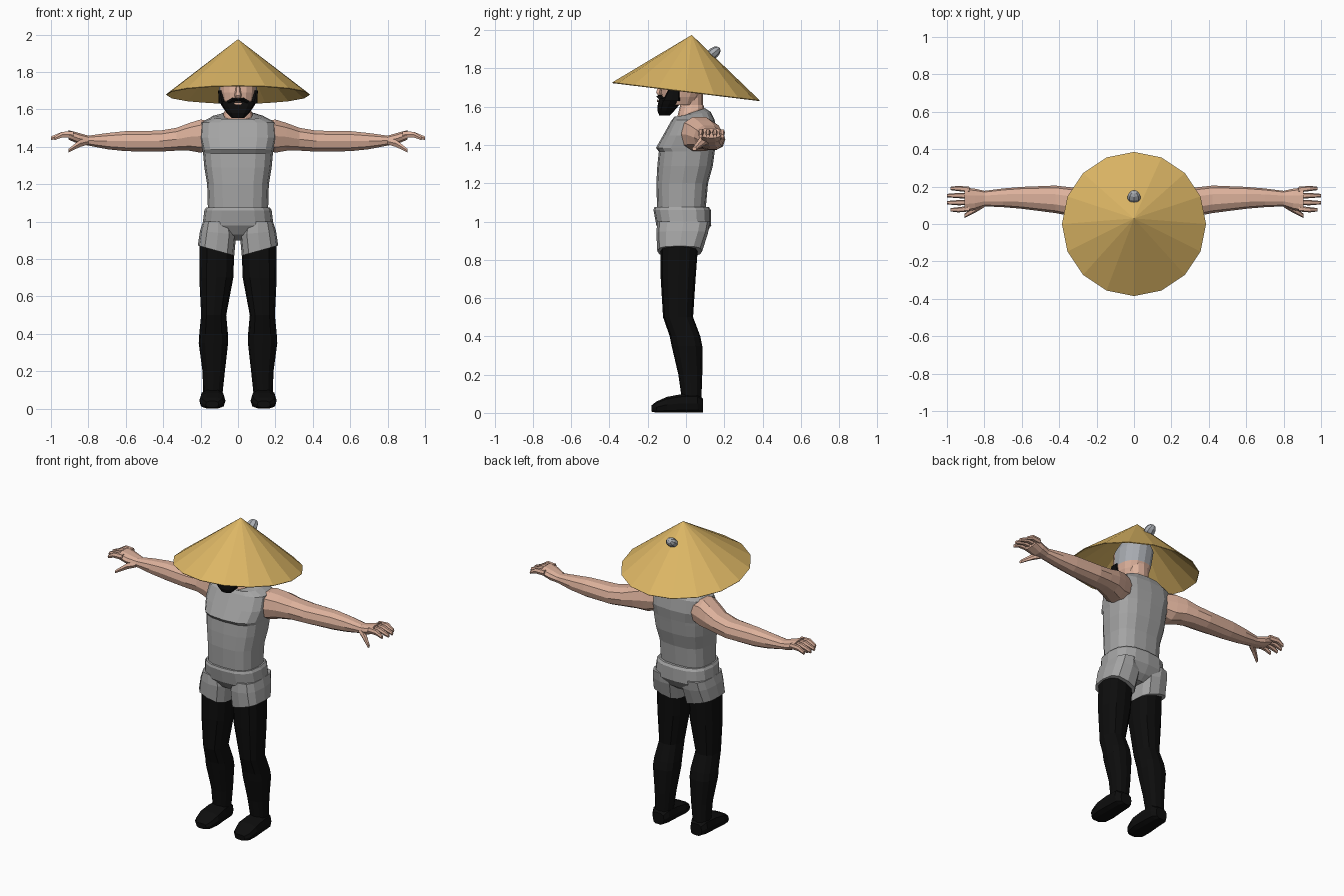
import bpy, bmesh, math
from mathutils import Vector

if "Cube" in bpy.data.objects:
    bpy.data.objects.remove(bpy.data.objects["Cube"])


def material(name, red, green, blue):
    mat = bpy.data.materials.new(name)
    mat.use_nodes = True
    mat.diffuse_color = (red, green, blue, 1)
    for node in mat.node_tree.nodes:
        if node.type == 'BSDF_PRINCIPLED':
            node.inputs["Base Color"].default_value = mat.diffuse_color
            node.inputs["Roughness"].default_value = .9
    return mat


straw = material("straw", red=.72, green=.47, blue=.13)
skin = material("skin", red=.72, green=.44, blue=.33)
cloth = material("grey_cloth", red=.37, green=.37, blue=.37)
black = material("black", red=.004, green=.004, blue=.004)
hair = material("grey_hair", red=.4, green=.42, blue=.45)


# Each ring is a centre and two half axes
def level(z, inner, outer, front, back, side_rise=0, back_rise=0):
    centre = Vector((inner + outer, front + back, z + z)) / 2
    across = Vector(((outer - inner) / 2, 0, side_rise))
    along = Vector((0, (back - front) / 2, back_rise))
    return centre, across, along


def centred(z, half, front, back, back_rise=0):
    return level(z, -half, half, front, back, back_rise=back_rise)


def sideways(x, y, z, depth, height):
    return Vector((x, y, z)), Vector((0, depth / 2, 0)), Vector((0, 0, height / 2))


def forward(y, x, width, bottom, top):
    centre = Vector((x, y, (bottom + top) / 2))
    return centre, Vector((width / 2, 0, 0)), Vector((0, 0, (top - bottom) / 2))


def rounded(value, power):
    return math.copysign(abs(value) ** power, value) if abs(value) > 1e-6 else 0


def loft(name, rings, mats, sides=12, power=.8, caps=True, mirror=False, rule=None):
    bm = bmesh.new()
    angles = [math.tau * i / sides for i in range(sides)]
    loops = [[bm.verts.new(centre + across * rounded(math.cos(a), power)
                           + along * rounded(math.sin(a), power)) for a in angles]
             for centre, across, along in rings]
    for low, high in zip(loops, loops[1:]):
        for i in range(sides):
            bm.faces.new((low[i - 1], low[i], high[i], high[i - 1]))
    if caps:
        bm.faces.new(loops[0])
        bm.faces.new(loops[-1])
    bmesh.ops.remove_doubles(bm, verts=bm.verts, dist=1e-5)
    bmesh.ops.recalc_face_normals(bm, faces=bm.faces)
    if rule:
        for face in bm.faces:
            face.material_index = rule(face.calc_center_median())
    mesh = bpy.data.meshes.new(name)
    bm.to_mesh(mesh)
    bm.free()
    for mat in mats:
        mesh.materials.append(mat)
    part = bpy.data.objects.new(name, mesh)
    bpy.context.collection.objects.link(part)
    if mirror:
        part.modifiers.new("mirror", 'MIRROR')
    return part


# Hat: leaning cone
hat = loft("straw_hat", [centred(z=1.68, half=.385, front=-.385, back=.385, back_rise=-.047),
                         centred(z=1.975, half=0, front=.03, back=.03)],
           [straw], sides=16, power=1, caps=False)
hat.modifiers.new("thickness", 'SOLIDIFY').thickness = .005

# Hair bun poking through the hat
bpy.ops.mesh.primitive_uv_sphere_add(segments=8, ring_count=6, radius=.036,
                                     location=(0, .143, 1.88), rotation=(-.9, 0, 0))
bun = bpy.context.object
bun.name = "hair_bun"
bun.scale = (1, .8, 1.2)
bun.data.materials.append(hair)

# Sleeveless shirt
loft("shirt", [centred(z=1.03, half=.16, front=-.15, back=.1),
               centred(z=1.2, half=.165, front=-.155, back=.115),
               centred(z=1.29, half=.18, front=-.15, back=.14),
               centred(z=1.365, half=.187, front=-.142, back=.15),
               centred(z=1.385, half=.19, front=-.157, back=.153),
               centred(z=1.45, half=.205, front=-.12, back=.163),
               centred(z=1.53, half=.2, front=-.075, back=.15),
               centred(z=1.56, half=.14, front=-.06, back=.13, back_rise=.012),
               centred(z=1.567, half=.085, front=-.05, back=.1, back_rise=.025)],
     [cloth], sides=16, power=.72)

# Shorts: hip section and two flared legs
loft("shorts_hips", [centred(z=.9, half=.06, front=-.06, back=.06),
                     centred(z=.93, half=.15, front=-.12, back=.1),
                     centred(z=.98, half=.19, front=-.155, back=.132),
                     centred(z=1.06, half=.18, front=-.17, back=.13),
                     centred(z=1.075, half=.17, front=-.165, back=.12)],
     [cloth], sides=16, power=.75)
loft("shorts_legs", [level(z=1, inner=.03, outer=.187, front=-.15, back=.125),
                     level(z=.94, inner=.01, outer=.203, front=-.155, back=.115, side_rise=.01),
                     level(z=.845, inner=.02, outer=.215, front=-.15, back=.085, side_rise=.027)],
     [cloth], power=.7, mirror=True)

# Stockinged legs
loft("legs", [level(z=.06, inner=.085, outer=.185, front=-.02, back=.08),
              level(z=.2, inner=.07, outer=.19, front=-.04, back=.085),
              level(z=.35, inner=.053, outer=.21, front=-.075, back=.085),
              level(z=.4, inner=.054, outer=.207, front=-.085, back=.075),
              level(z=.5, inner=.063, outer=.197, front=-.12, back=.037),
              level(z=.7, inner=.025, outer=.207, front=-.132, back=.05),
              level(z=.9, inner=.018, outer=.205, front=-.135, back=.065)],
     [black], mirror=True)

# Feet
loft("feet", [forward(y=.09, x=.135, width=.08, bottom=0, top=.075),
              forward(y=.06, x=.137, width=.12, bottom=0, top=.1),
              forward(y=-.02, x=.137, width=.13, bottom=0, top=.1),
              forward(y=-.1, x=.137, width=.14, bottom=0, top=.085),
              forward(y=-.155, x=.139, width=.12, bottom=0, top=.06),
              forward(y=-.18, x=.138, width=.07, bottom=.006, top=.04)],
     [black], sides=10, power=.65, mirror=True)

# Arms, down to the palms
loft("arms", [sideways(x=.13, y=.06, z=1.46, depth=.16, height=.15),
              sideways(x=.2, y=.07, z=1.457, depth=.19, height=.185),
              sideways(x=.26, y=.095, z=1.453, depth=.18, height=.155),
              sideways(x=.33, y=.118, z=1.44, depth=.155, height=.127),
              sideways(x=.42, y=.132, z=1.43, depth=.147, height=.117),
              sideways(x=.6, y=.14, z=1.43, depth=.117, height=.112),
              sideways(x=.7, y=.14, z=1.43, depth=.1, height=.09),
              sideways(x=.8, y=.136, z=1.433, depth=.083, height=.055),
              sideways(x=.85, y=.132, z=1.444, depth=.113, height=.062),
              sideways(x=.905, y=.13, z=1.463, depth=.13, height=.053)],
     [skin], sides=10, power=.85, mirror=True)

# Fingers, fanned evenly, with the middle two longest
for finger in range(4):
    spread = finger - 1.5
    tip = 1.01 - abs(spread) / 50
    y = .133 + spread * .034
    loft("finger_" + str(finger + 1),
         [sideways(x=.88, y=y, z=1.464, depth=.03, height=.037),
          sideways(x=.94, y=y + spread * .004, z=1.465, depth=.028, height=.034),
          sideways(x=min(tip, 1), y=y + spread * .004, z=1.445, depth=.018, height=.022)],
         [skin], sides=6, mirror=True)
loft("thumbs", [sideways(x=.8, y=.115, z=1.428, depth=.05, height=.035),
                sideways(x=.845, y=.084, z=1.418, depth=.043, height=.043),
                sideways(x=.905, y=.044, z=1.38, depth=.023, height=.022)],
     [skin], sides=6, mirror=True)

# Neck, and a head with hair over the back and crown
loft("neck", [centred(z=1.5, half=.08, front=-.05, back=.1),
              centred(z=1.575, half=.078, front=-.045, back=.095, back_rise=.025),
              centred(z=1.61, half=.065, front=-.03, back=.09),
              centred(z=1.72, half=.07, front=-.04, back=.09)], [skin], power=.9)
loft("head", [centred(z=1.61, half=.075, front=-.11, back=.05),
              centred(z=1.65, half=.092, front=-.13, back=.075),
              centred(z=1.69, half=.1, front=-.135, back=.095),
              centred(z=1.79, half=.103, front=-.125, back=.118),
              centred(z=1.84, half=.08, front=-.085, back=.1),
              centred(z=1.87, half=.04, front=-.03, back=.07)],
     [skin, hair], sides=16, power=.85,
     rule=lambda c: int(c.z > 1.8 or (c.z > 1.69 and c.y > -.075)))

# Nose and eyes
loft("nose", [centred(z=1.662, half=.016, front=-.15, back=-.12),
              centred(z=1.675, half=.019, front=-.158, back=-.12),
              centred(z=1.73, half=.009, front=-.138, back=-.12)], [skin], sides=6)
loft("eyes", [forward(y=y, x=.043, width=.03, bottom=1.728, top=1.742)
              for y in (-.136, -.128)], [black], sides=8, mirror=True)

# Beard, sideburns, moustache and lip
loft("beard", [centred(z=1.555, half=.035, front=-.14, back=-.085),
               centred(z=1.58, half=.06, front=-.15, back=-.06),
               centred(z=1.615, half=.085, front=-.147, back=-.03),
               centred(z=1.643, half=.1, front=-.14, back=-.02)], [black], power=.75)
loft("sideburns", [level(z=1.63, inner=.066, outer=.104, front=-.125, back=-.03),
                   level(z=1.7, inner=.088, outer=.106, front=-.085, back=-.035)],
     [black], sides=8, power=.6, mirror=True)
loft("moustache", [sideways(x=0, y=-.138, z=1.652, depth=.035, height=.016),
                   sideways(x=.03, y=-.13, z=1.652, depth=.042, height=.023),
                   sideways(x=.058, y=-.113, z=1.632, depth=.045, height=.027)],
     [black], sides=6, mirror=True)
loft("lip", [forward(y=y, x=0, width=.044, bottom=1.625, top=1.638)
             for y in (-.151, -.143)], [skin], sides=8)
